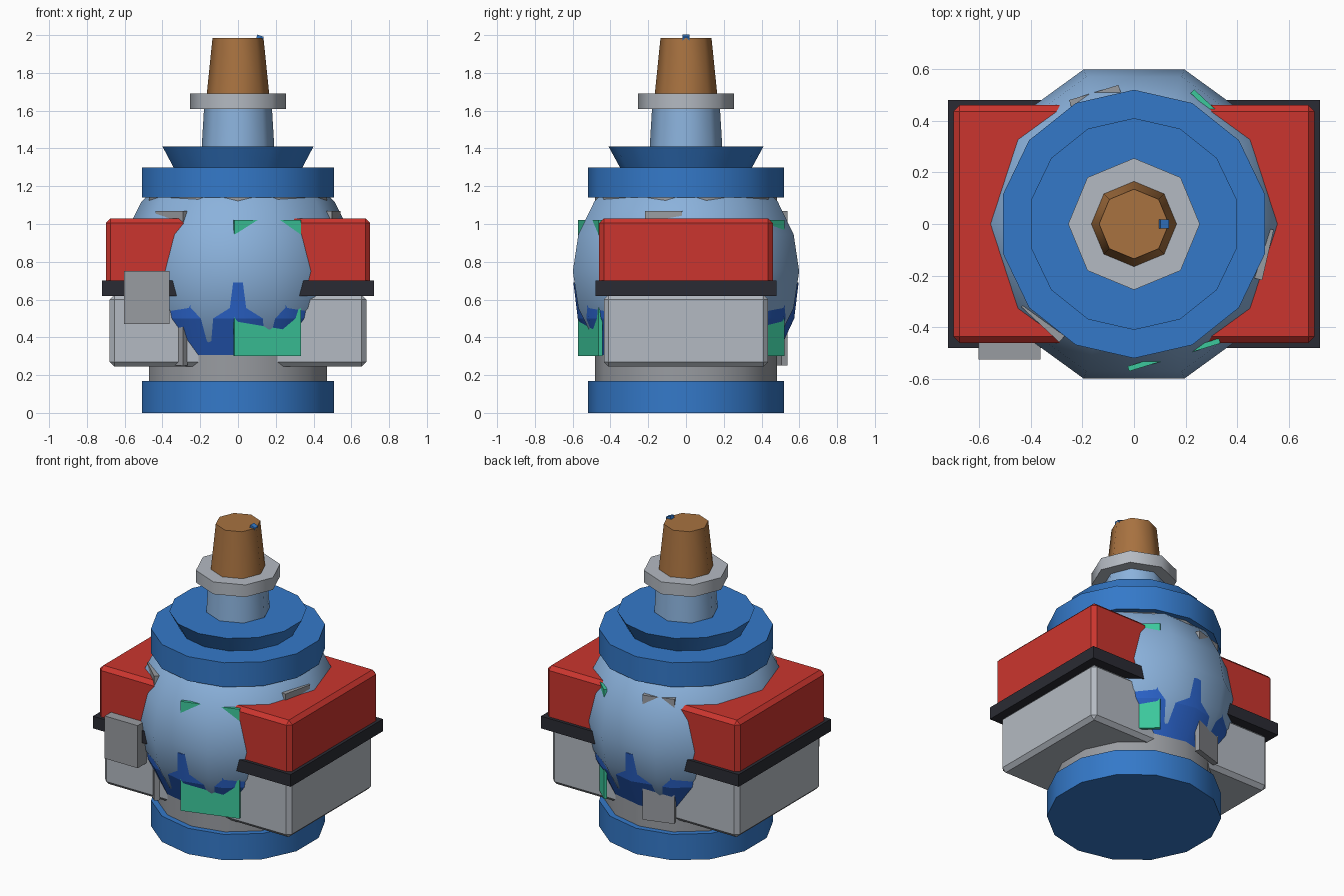
import bpy
import math

if "Cube" in bpy.data.objects:
    bpy.data.objects.remove(bpy.data.objects["Cube"])


def material(name, hex_code):
    rgb = [int(hex_code[i:i + 2], 16) / 255 for i in (0, 2, 4)]
    color = [c / 12.92 if c < 0.04 else ((c + 0.055) / 1.055) ** 2.4 for c in rgb] + [1]
    mat = bpy.data.materials.new(name)
    mat.use_nodes = True
    mat.diffuse_color = color
    mat.node_tree.nodes["Principled BSDF"].inputs["Base Color"].default_value = color
    return mat


blue = material("blue", "3479C9")
light_blue = material("light blue", "8BB2DC")
deep_blue = material("deep blue", "2A62C8")
red = material("red", "CB352E")
silver = material("silver", "B4BAC2")
grey = material("grey", "999CA1")
black = material("black", "2A2B33")
copper = material("copper", "A87240")
green = material("green", "3CC89C")


def finish(name, mat, smooth=0):
    obj = bpy.context.object
    obj.name = name
    obj.data.materials.append(mat)
    if smooth:
        bpy.ops.object.shade_smooth_by_angle(angle=math.radians(smooth))
    return obj


def drum(name, mat, sides, z0, z1, r0, r1=None):
    """Upright prism or tapered prism between two heights."""
    bpy.ops.mesh.primitive_cone_add(
        vertices=sides, radius1=r0, radius2=r0 if r1 is None else r1,
        depth=z1 - z0, location=(0, 0, (z0 + z1) / 2))
    return finish(name, mat, 30 if sides > 8 else 46)


def box(name, mat, size, center, turn=0, bevel=0):
    bpy.ops.mesh.primitive_cube_add(size=1, location=center, rotation=(0, 0, turn))
    obj = finish(name, mat)
    obj.scale = size
    bpy.ops.object.transform_apply(location=False, rotation=False, scale=True)
    if bevel:
        mod = obj.modifiers.new("edge bevel", "BEVEL")
        mod.width = bevel
        mod.segments = 1
    return obj


def panel_ring(name, mat, start, radius, width, thick, z0, z1):
    """Three upright panels spaced evenly around the body."""
    for k in range(3):
        a = math.radians(start + 120 * k)
        box(f"{name}_{k + 1}", mat, (thick, width, z1 - z0),
            (radius * math.cos(a), radius * math.sin(a), (z0 + z1) / 2), a)


# Central stack
drum("base_disc", blue, 14, 0, 0.17, 0.52)
drum("column", grey, 14, 0.17, 1.14, 0.483)
drum("cap_disc", blue, 14, 1.14, 1.30, 0.52)
drum("cap_flare", blue, 14, 1.30, 1.41, 0.35, 0.41)
drum("neck", light_blue, 8, 1.41, 1.61, 0.192, 0.18)
drum("neck_ring", silver, 8, 1.61, 1.69, 0.255)
drum("tip", copper, 8, 1.69, 1.985, 0.165, 0.135)

# Round body and the darker bowl that breaks through it
bpy.ops.mesh.primitive_uv_sphere_add(segments=10, ring_count=10, radius=0.63,
                                     location=(0, 0, 0.75), rotation=(0, 0, math.pi / 2))
finish("round_body", light_blue, 40)
drum("bowl_upper", deep_blue, 14, 0.50, 0.69, 0.573, 0.596)
drum("bowl_lower", deep_blue, 14, 0.30, 0.50, 0.48, 0.573)

# Wide housing through the body
box("upper_housing", red, (1.40, 0.92, 0.38), (0, 0, 0.84), bevel=0.025)
box("housing_rim", black, (1.44, 0.96, 0.08), (0, 0, 0.66))
box("lower_housing", silver, (1.36, 0.87, 0.38), (0, 0, 0.435), bevel=0.025)

# Panels around the body
panel_ring("grey_panel", grey, 107, 0.515, 0.20, 0.035, 0.25, 1.07)
panel_ring("green_panel", green, 47, 0.53, 0.37, 0.02, 0.30, 1.02)

# Small fittings
box("side_box", grey, (0.24, 0.12, 0.28), (-0.483, -0.465, 0.61))
stud = box("tip_stud", blue, (0.035, 0.035, 0.025), (0.115, 0, 1.985))
stud.rotation_euler.y = math.radians(20)
